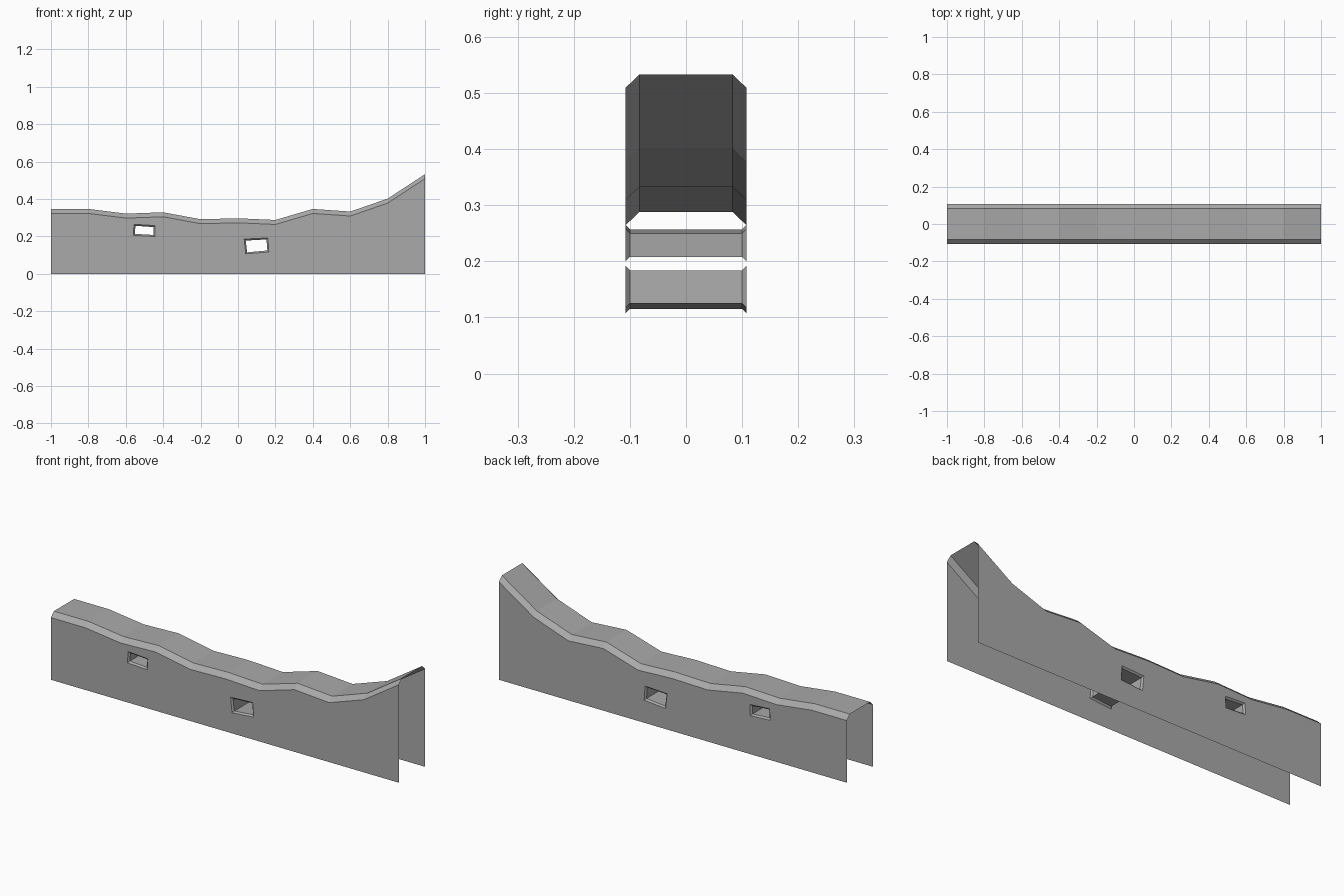
import bpy, bmesh
from mathutils import Vector

if "Cube" in bpy.data.objects:
    bpy.data.objects.remove(bpy.data.objects["Cube"], do_unlink=True)

stone = bpy.data.materials.new("stone_grey")
stone.use_nodes = True
COLOUR = (0.4, 0.4, 0.4, 1)
stone.diffuse_color = COLOUR
stone.node_tree.nodes["Principled BSDF"].inputs["Base Color"].default_value = COLOUR

HALF, CAP, BEVEL = 0.108, 0.083, 0.024
RIDGE = [0.347, 0.347, 0.322, 0.329, 0.292, 0.297, 0.288, 0.347, 0.333, 0.402, 0.533]
# Outer corners of each window, as x and z
WINDOWS = [
    [(-0.556, 0.265), (-0.443, 0.258), (-0.445, 0.2), (-0.56, 0.206)],
    [(0.033, 0.186), (0.16, 0.192), (0.165, 0.117), (0.041, 0.107)],
]


def make_object(name, bm):
    mesh = bpy.data.meshes.new(name)
    bm.to_mesh(mesh)
    bm.free()
    mesh.materials.append(stone)
    obj = bpy.data.objects.new(name, mesh)
    bpy.context.collection.objects.link(obj)
    return obj


def loop_edges(bm, points):
    verts = [bm.verts.new(p) for p in points]
    return [bm.edges.new((a, b)) for a, b in zip(verts, verts[1:] + verts[:1])]


def orient(bm, direction):
    for f in bm.faces:
        f.normal_update()
        if f.normal.dot(direction(f)) < 0:
            f.normal_flip()


xs = [-1 + 0.2 * i for i in range(len(RIDGE))]

# Front and back walls, pierced by the windows
for name, side in (("front_wall", -1), ("back_wall", 1)):
    bm = bmesh.new()
    y = side * HALF
    outline = [(x, y, z - BEVEL) for x, z in zip(xs, RIDGE)] + [(1, y, 0), (-1, y, 0)]
    edges = loop_edges(bm, outline)
    for window in WINDOWS:
        edges += loop_edges(bm, [(x, y, z) for x, z in window])
    bmesh.ops.triangle_fill(bm, edges=edges, use_beauty=True, normal=(0, side, 0))
    orient(bm, lambda f: Vector((0, side, 0)))
    bmesh.ops.dissolve_limit(bm, angle_limit=0.01, verts=bm.verts[:], edges=bm.edges[:])
    make_object(name, bm)

# Uneven top with a chamfer on both long edges
bm = bmesh.new()
section = [(-HALF, BEVEL), (-CAP, 0), (CAP, 0), (HALF, BEVEL)]
rows = [[bm.verts.new((x, y, z - drop)) for y, drop in section] for x, z in zip(xs, RIDGE)]
for a, b in zip(rows, rows[1:]):
    for j in range(3):
        bm.faces.new((a[j], b[j], b[j + 1], a[j + 1]))
orient(bm, lambda f: Vector((0, 0, 1)))
make_object("wall_top", bm)

# Window tunnels, narrowing just inside each wall face
for name, window in zip(("left_window", "right_window"), reversed(WINDOWS)):
    bm = bmesh.new()
    centre = sum((Vector((x, 0, z)) for x, z in window), Vector()) / 4
    rings = []
    for y, inset in ((-HALF, 0), (-0.1, 0.008), (0.1, 0.008), (HALF, 0)):
        ring = []
        for x, z in window:
            dx = inset if x < centre.x else -inset
            dz = inset if z < centre.z else -inset
            ring.append(bm.verts.new((x + dx, y, z + dz)))
        rings.append(ring)
    for a, b in zip(rings, rings[1:]):
        for i in range(4):
            j = (i + 1) % 4
            bm.faces.new((a[i], a[j], b[j], b[i]))

    def inward(f):
        d = centre - f.calc_center_median()
        d.y = 0
        return d

    orient(bm, inward)
    make_object(name, bm)
